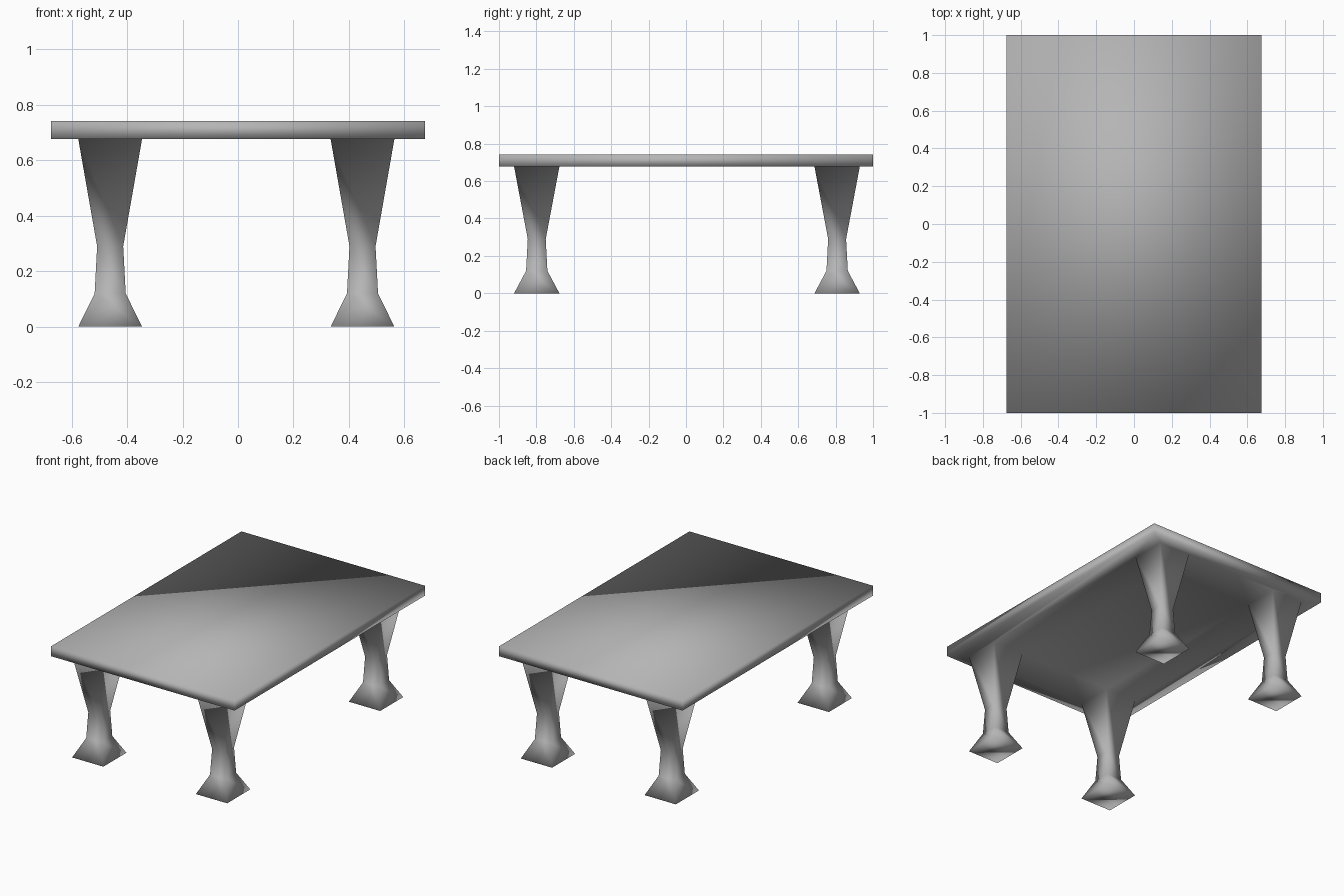
import bpy, bmesh

if "Cube" in bpy.data.objects:
    bpy.data.objects.remove(bpy.data.objects["Cube"])

TOP_X, TOP_Y = 0.675, 1.0
TOP_Z0, TOP_Z1 = 0.677, 0.742
CORNERS = ((-1, -1), (1, -1), (1, 1), (-1, 1))

# Leg profile from tabletop down to floor: (z, half width in x, half width in y)
LEG_PROFILE = [
    (TOP_Z0, 0.115, 0.121),
    (0.29, 0.047, 0.048),
    (0.12, 0.056, 0.057),
    (0.0, 0.115, 0.121),
]
# Leg centres, counter-clockwise from front left, very slightly off centre
LEG_CENTRES = [(-0.461, -0.798), (0.449, -0.798), (0.449, 0.808), (-0.461, 0.808)]

bm = bmesh.new()


def ring(z, hx, hy, cx=0, cy=0):
    return [bm.verts.new((cx + sx * hx, cy + sy * hy, z)) for sx, sy in CORNERS]


def bridge(a, b):
    for i in range(4):
        j = (i + 1) % 4
        bm.faces.new((a[i], a[j], b[j], b[i]))


# Tabletop: upper face and edge band
upper = ring(TOP_Z1, TOP_X, TOP_Y)
lower = ring(TOP_Z0, TOP_X, TOP_Y)
bm.faces.new(upper)
bridge(lower, upper)

# Waisted square legs with closed feet
leg_tops = []
for cx, cy in LEG_CENTRES:
    rings = [ring(z, hx, hy, cx, cy) for z, hx, hy in LEG_PROFILE]
    for a, b in zip(rings, rings[1:]):
        bridge(a, b)
    bm.faces.new(rings[-1])
    leg_tops.append(rings[0])

# Underside: rim strips, strips between neighbouring legs, and the centre
for i in range(4):
    j, opposite, before = (i + 1) % 4, (i + 2) % 4, (i + 3) % 4
    a, b = leg_tops[i], leg_tops[j]
    bm.faces.new((lower[i], a[i], a[j], b[i], b[j], lower[j]))
    bm.faces.new((a[j], a[opposite], b[before], b[i]))
bm.faces.new([leg_tops[i][(i + 2) % 4] for i in range(4)])

bmesh.ops.recalc_face_normals(bm, faces=bm.faces[:])
for face in bm.faces:
    face.smooth = True

mesh = bpy.data.meshes.new("table")
bm.to_mesh(mesh)
bm.free()

# Mid grey finish
grey = bpy.data.materials.new("grey")
grey.diffuse_color = (0.46, 0.46, 0.46, 1)
grey.use_nodes = True
grey.node_tree.nodes["Principled BSDF"].inputs["Base Color"].default_value = grey.diffuse_color
mesh.materials.append(grey)
bpy.context.collection.objects.link(bpy.data.objects.new("table", mesh))
